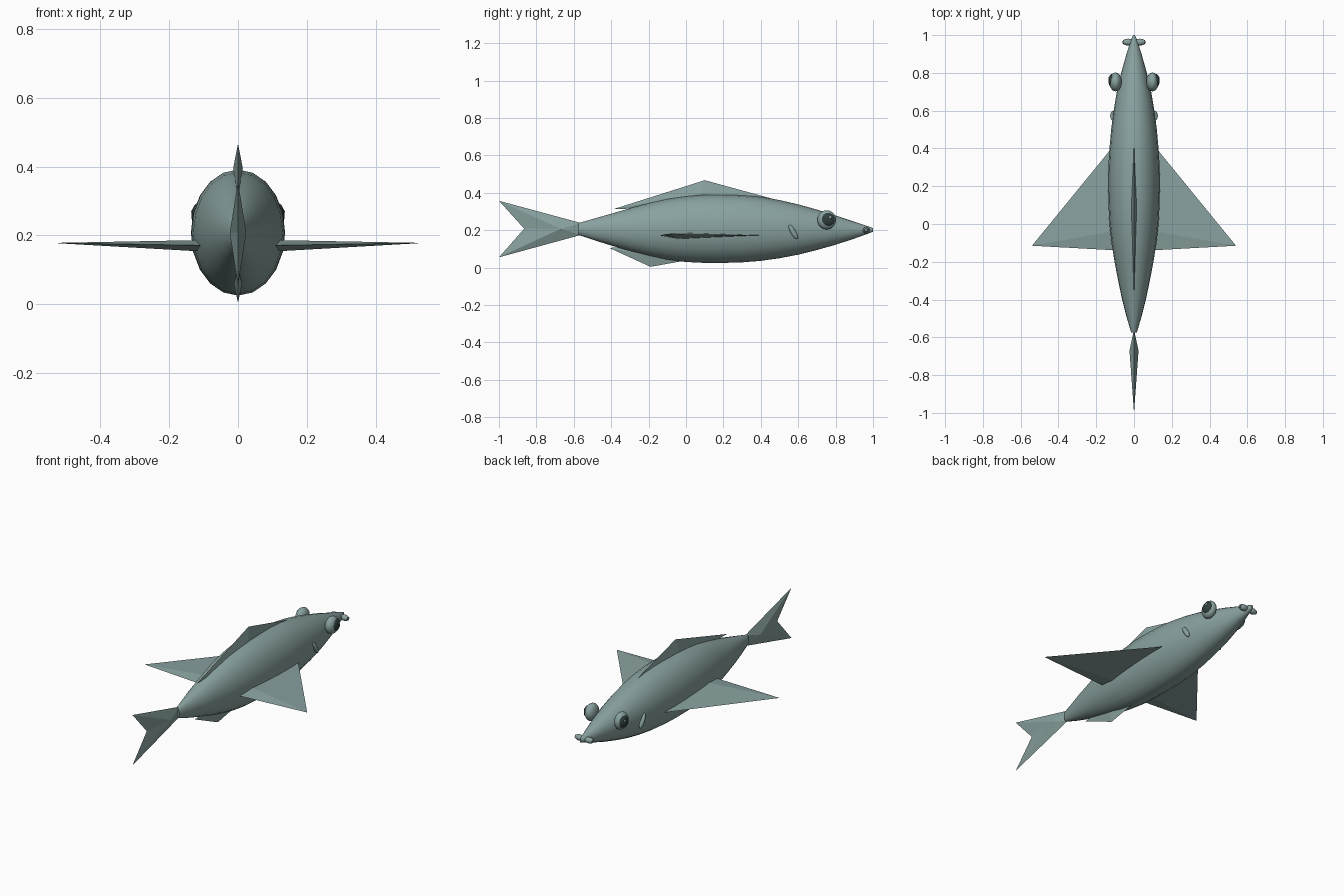
import bpy, bmesh, math
from mathutils import Vector

if "Cube" in bpy.data.objects:
    bpy.data.objects.remove(bpy.data.objects["Cube"])


def material(name, rgb):
    m = bpy.data.materials.new(name)
    m.diffuse_color = (*rgb, 1)
    m.use_nodes = True
    m.node_tree.nodes["Principled BSDF"].inputs["Base Color"].default_value = m.diffuse_color
    return m


SKIN = material("grey_teal", (0.25, 0.36, 0.35))
DARK = material("dark_teal", (0.03, 0.05, 0.05))


def finish(bm, name, mat, angle=40):
    bmesh.ops.recalc_face_normals(bm, faces=bm.faces)
    me = bpy.data.meshes.new(name)
    bm.to_mesh(me)
    bm.free()
    me.materials.append(mat)
    ob = bpy.data.objects.new(name, me)
    bpy.context.collection.objects.link(ob)
    bpy.context.view_layer.objects.active = ob
    ob.select_set(True)
    bpy.ops.object.shade_smooth_by_angle(angle=math.radians(angle))
    ob.select_set(False)
    return ob


def fin(name, outline, ridge, thick):
    """Closed outline swelling to a ridge point on both sides."""
    bm = bmesh.new()
    rim = [bm.verts.new(p) for p in outline]
    for s in (1, -1):
        peak = bm.verts.new(Vector(ridge) + s * Vector(thick))
        for a, b in zip(rim, rim[1:] + rim[:1]):
            bm.faces.new((a, b, peak))
    return finish(bm, name, SKIN, 5)


def ellipsoid(name, centre, radii, mat, tilt=0, yaw=0):
    bm = bmesh.new()
    bmesh.ops.create_uvsphere(bm, u_segments=20, v_segments=12, radius=1)
    ob = finish(bm, name, mat)
    ob.location, ob.scale = centre, radii
    ob.rotation_euler = (tilt, 0, yaw)
    return ob


# Body: elliptical sections along y (y, bottom, top, half width)
sections = [(-0.575, .175, .238, .015), (-0.49, .146, .262, .04),
            (-0.4, .118, .288, .063), (-0.3, .088, .317, .084),
            (-0.2, .062, .345, .103), (-0.1, .042, .368, .119),
            (0, .030, .383, .130), (.1, .025, .391, .135),
            (.2, .025, .391, .137), (.3, .028, .387, .136),
            (.4, .036, .378, .130), (.5, .050, .361, .121),
            (.6, .069, .338, .108), (.7, .094, .310, .091),
            (.8, .122, .279, .068), (.9, .155, .245, .040),
            (.97, .180, .222, .018), (1.0, .192, .211, .005)]
N = 20
bm = bmesh.new()
rings = []
for y, lo, hi, w in sections:
    rings.append([bm.verts.new((w * math.cos(2 * math.pi * i / N), y,
                                (lo + hi) / 2 + (hi - lo) / 2 * math.sin(2 * math.pi * i / N)))
                  for i in range(N)])
for r, q in zip(rings, rings[1:]):
    for i in range(N):
        j = (i + 1) % N
        bm.faces.new((r[i], r[j], q[j], q[i]))
bm.faces.new(rings[0])
bm.faces.new(rings[-1])
finish(bm, "body", SKIN)

# Fins on the centre plane
fin("dorsal_fin", [(0, -.39, .312), (0, .1, .467), (0, .47, .366), (0, .1, .33)],
    (0, .08, .395), (.014, 0, 0))
fin("anal_fin", [(0, -.41, .105), (0, -.19, .004), (0, .0, .038), (0, -.18, .12)],
    (0, -.19, .06), (.012, 0, 0))
fin("tail_fin", [(0, -.56, .238), (0, -1, .357), (0, -.865, .208), (0, -1, .055), (0, -.56, .175)],
    (0, -.67, .207), (.024, 0, 0))

for s, side in ((1, "right"), (-1, "left")):
    # Side fin
    fin(side + "_side_fin", [(s * .05, .485, .172), (s * .54, -.115, .178), (s * .05, -.142, .170)],
        (s * .12, -.04, .170), (0, 0, .016))
    # Eye with dark pupil
    ellipsoid(side + "_eye", (s * .098, .752, .255), (.033, .050, .051), SKIN)
    ellipsoid(side + "_pupil", (s * .117, .758, .257), (.018, .036, .036), DARK)
    ellipsoid(side + "_eye_glint", (s * .132, .770, .268), (.004, .008, .008), SKIN)
    # Gill mark
    ellipsoid(side + "_gill", (s * .112, .573, .190), (.014, .014, .044), SKIN, math.radians(30))
    # Lip barb at the snout
    ellipsoid(side + "_lip", (s * .031, .963, .200), (.031, .018, .017), SKIN)
    ellipsoid(side + "_lip_tip", (s * .053, .963, .200), (.008, .012, .011), DARK)
